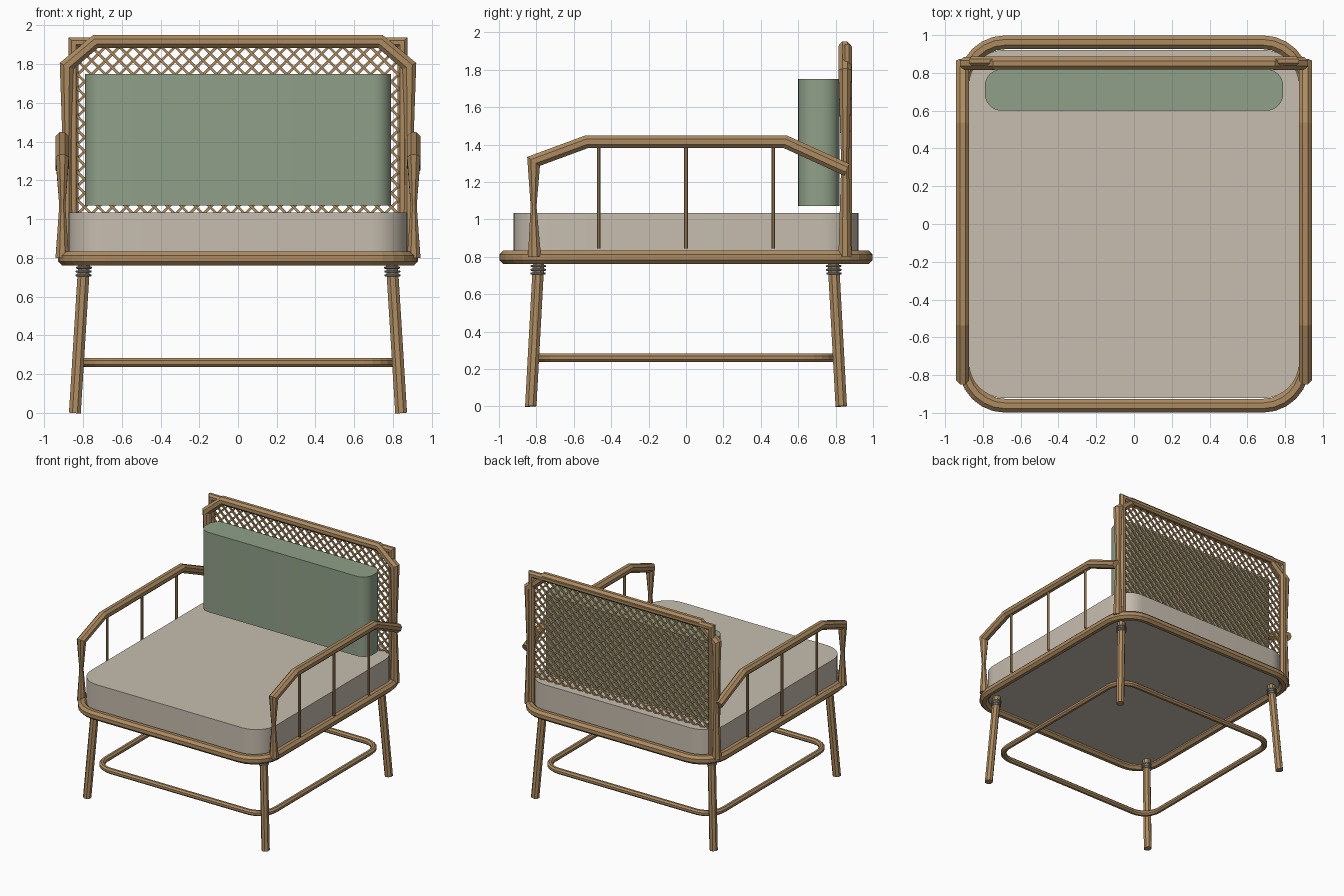
import bpy, bmesh, math
from mathutils import Vector

cube = bpy.data.objects.get("Cube")
if cube:
    bpy.data.objects.remove(cube, do_unlink=True)


def material(name, rgb):
    m = bpy.data.materials.new(name)
    m.use_nodes = True
    m.diffuse_color = (*rgb, 1)
    m.node_tree.nodes["Principled BSDF"].inputs["Base Color"].default_value = (*rgb, 1)
    return m


WOOD = material("warm wood", (0.42, 0.26, 0.12))
BEIGE = material("beige fabric", (0.57, 0.51, 0.43))
GREEN = material("sage fabric", (0.28, 0.35, 0.25))
METAL = material("grey metal", (0.30, 0.31, 0.33))


def finish(bm, name, mat, smooth=False):
    bmesh.ops.recalc_face_normals(bm, faces=bm.faces[:])
    me = bpy.data.meshes.new(name)
    bm.to_mesh(me)
    bm.free()
    me.materials.append(mat)
    ob = bpy.data.objects.new(name, me)
    bpy.context.scene.collection.objects.link(ob)
    if smooth:
        bpy.ops.object.select_all(action='DESELECT')
        ob.select_set(True)
        bpy.context.view_layer.objects.active = ob
        bpy.ops.object.shade_smooth_by_angle(angle=math.radians(30))
    return ob


def add_tube(bm, path, radii, normal, sides=8, closed=False):
    """Sweep a mitred polygon along a flat path lying across the normal."""
    pts = [Vector(p) for p in path]
    n, count = Vector(normal).normalized(), len(path)
    if not isinstance(radii, (list, tuple)):
        radii = [radii] * count
    rings = []
    for i, p in enumerate(pts):
        before = (p - pts[i - 1]).normalized() if closed or i > 0 else None
        after = (pts[(i + 1) % count] - p).normalized() if closed or i < count - 1 else None
        before, after = before or after, after or before
        t = (before + after).normalized()
        u = n.cross(t).normalized() / max(t.dot(after), 0.5)
        ring = []
        for k in range(sides):
            a = 2 * math.pi * (k + 0.5) / sides
            ring.append(bm.verts.new(p + (u * math.cos(a) + n * math.sin(a)) * radii[i]))
        rings.append(ring)
    for i in range(count if closed else count - 1):
        a, b = rings[i], rings[(i + 1) % count]
        for k in range(sides):
            j = (k + 1) % sides
            bm.faces.new((a[k], a[j], b[j], b[k]))
    if not closed:
        bm.faces.new(rings[0])
        bm.faces.new(rings[-1])


def tube(name, path, radii, normal, mat=WOOD, **kw):
    bm = bmesh.new()
    add_tube(bm, path, radii, normal, **kw)
    return finish(bm, name, mat)


def rounded_rect(hx, hy, r, z, segs=6, cy=0.0):
    out = []
    for q, (sx, sy) in enumerate(((1, 1), (-1, 1), (-1, -1), (1, -1))):
        for i in range(segs + 1):
            a = math.pi / 2 * (q + i / segs)
            out.append((sx * (hx - r) + r * math.cos(a),
                        cy + sy * (hy - r) + r * math.sin(a), z))
    return out


def cushion(name, hx, hy, r, z0, z1, mat, cy=0.0):
    bm = bmesh.new()
    base = bm.faces.new([bm.verts.new(p) for p in rounded_rect(hx, hy, r, z0, 8, cy)])
    ext = bmesh.ops.extrude_face_region(bm, geom=[base], use_keep_orig=True)
    top = [v for v in ext["geom"] if isinstance(v, bmesh.types.BMVert)]
    bmesh.ops.translate(bm, verts=top, vec=(0, 0, z1 - z0))
    return finish(bm, name, mat, smooth=True)


# Seat frame, stretcher loop and cushions
tube("seat_frame", rounded_rect(0.893, 0.962, 0.21, 0.797), 0.039, (0, 0, 1), closed=True)
tube("stretcher_loop", rounded_rect(0.8, 0.79, 0.15, 0.26), 0.024, (0, 0, 1), closed=True)
cushion("seat_cushion", 0.875, 0.922, 0.19, 0.795, 1.035, BEIGE)
cushion("back_pillow", 0.79, 0.11, 0.09, 1.07, 1.75, GREEN, cy=0.71)

# Splayed legs with metal collars
for sx, side in ((1, "left"), (-1, "right")):
    for sy, end in ((-1, "front"), (1, "back")):
        foot = Vector((sx * 0.842, sy * 0.83, 0))
        head = Vector((sx * 0.793, sy * 0.787, 0.79))
        tube(f"{end}_{side}_leg", [foot, head], 0.033, (0, 1, 0.05))
        bm = bmesh.new()
        for z in (0.71, 0.73, 0.75):
            c = foot.lerp(head, z / 0.79)
            hoop = [c + Vector((math.cos(a), math.sin(a), 0)) * 0.036
                    for a in (math.tau * k / 16 for k in range(16))]
            add_tube(bm, hoop, 0.006, (0, 0, 1), sides=6, closed=True)
        finish(bm, f"{end}_{side}_leg_collar", METAL)

    # Armrest with a waisted front post, and thin spindles below it
    x = sx * 0.907
    profile = [(-0.81, 0.8), (-0.815, 1.07), (-0.815, 1.31),
               (-0.53, 1.415), (0.53, 1.415), (0.86, 1.265)]
    tube(f"{side}_armrest", [(x, y, z) for y, z in profile],
         [0.038, 0.017, 0.037, 0.037, 0.037, 0.037], (1, 0, 0))
    for i, y in enumerate((-0.467, 0, 0.467)):
        tube(f"{side}_spindle_{i + 1}", [(x, y, 0.845), (x, y, 1.4)], 0.011, (1, 0, 0))

# Back: chamfered outer hoop with waisted sides, and a square inner frame
half = [(0.885, 0.8), (0.882, 1.3), (0.885, 1.79), (0.735, 1.917)]
hoop = [(-x, z) for x, z in half] + [(x, z) for x, z in reversed(half)]
radii = [0.038, 0.022, 0.038, 0.036]
tube("back_hoop", [(x, 0.85, z) for x, z in hoop], radii + radii[::-1], (0, 1, 0))
square = [(-0.848, 0.8), (-0.848, 1.912), (0.848, 1.912), (0.848, 0.8)]
tube("back_inner_frame", [(x, 0.862, z) for x, z in square], 0.028, (0, 1, 0))

# Woven lattice: diagonal strands clipped to the frame outline
LIMITS = [(1, 0, 0.84), (-1, 0, 0.84), (0, 1, 1.91), (0, -1, -0.8),
          (0.65, 0.76, 1.94), (-0.65, 0.76, 1.94)]


def clip(p, d):
    lo, hi = -9.0, 9.0
    for nx, nz, limit in LIMITS:
        speed, room = nx * d[0] + nz * d[1], limit - nx * p[0] - nz * p[1]
        if speed > 1e-6:
            hi = min(hi, room / speed)
        elif speed < -1e-6:
            lo = max(lo, room / speed)
        elif room < 0:
            return None
    return (lo, hi) if hi - lo > 0.01 else None


bm = bmesh.new()
PITCH = 0.072
for slope in (1, -1):
    y = 0.852 + 0.004 * slope
    for i in range(-24, 25):
        p, d = (i * PITCH, 1.35), (1, slope)
        span = clip(p, d)
        if span:
            add_tube(bm, [(p[0] + t * d[0], y, p[1] + t * d[1]) for t in span],
                     0.0095, (0, 1, 0), sides=4)
finish(bm, "back_lattice", WOOD)
